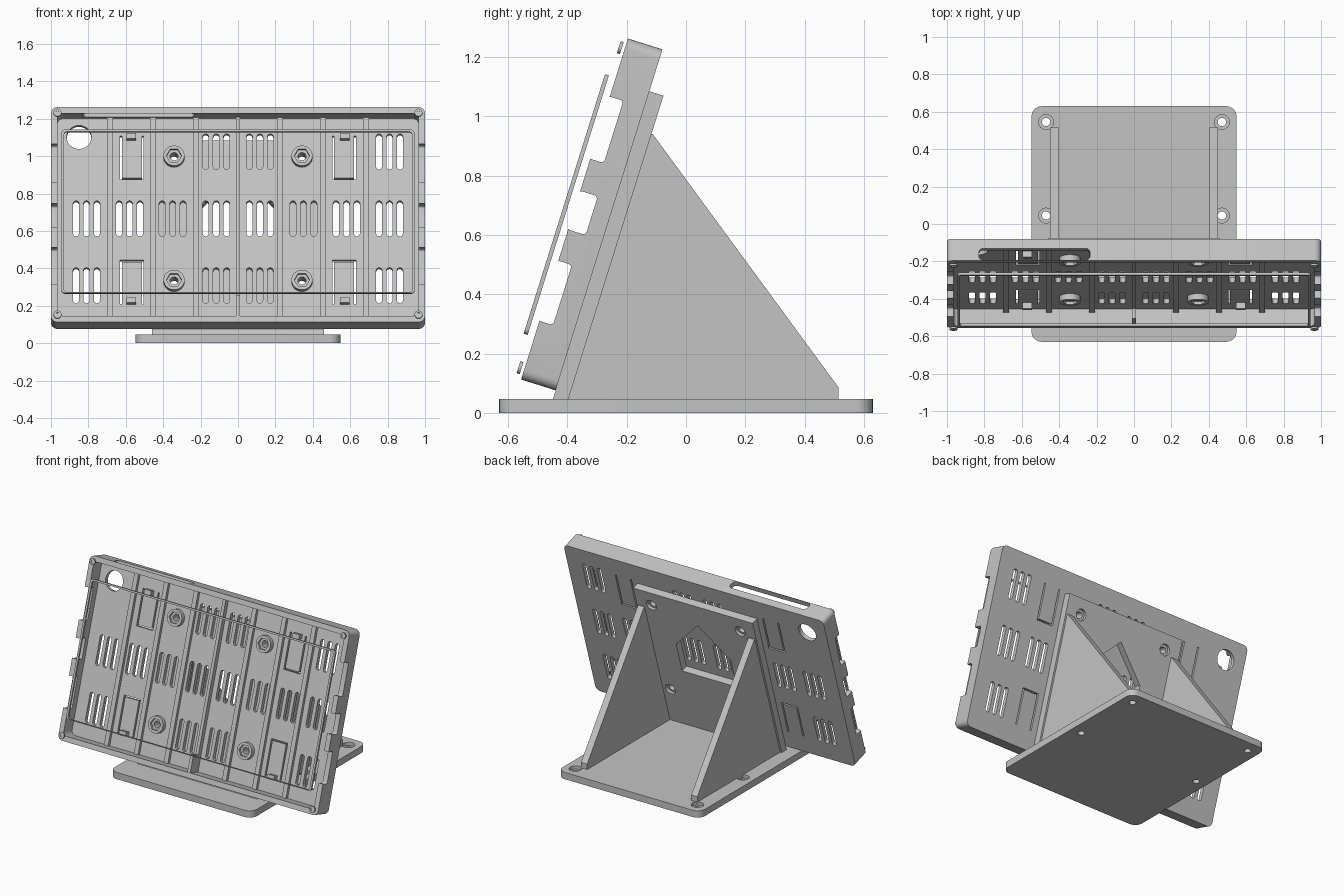
import bpy, bmesh
from math import pi, sin, cos, radians
from mathutils import Matrix

if "Cube" in bpy.data.objects:
    bpy.data.objects.remove(bpy.data.objects["Cube"], do_unlink=True)

grey = bpy.data.materials.new("light grey plastic")
grey.use_nodes = True
grey.diffuse_color = (0.55, 0.55, 0.55, 1)
grey.node_tree.nodes["Principled BSDF"].inputs["Base Color"].default_value = (0.55, 0.55, 0.55, 1)

# Leaning frame: x across, y depth from the front face, z up along the case
TILT = Matrix.Translation((0, -0.58, 0.12)) @ Matrix.Rotation(radians(-17.4), 4, 'X')
FLAT = Matrix.Identity(4)
WIDTH, HEIGHT, DEPTH = 1.0, 1.205, 0.147
MID = HEIGHT / 2


# Outlines
def circle(cx, cy, r, n=24):
    return [(cx + r * cos(2 * pi * i / n), cy + r * sin(2 * pi * i / n)) for i in range(n)]


def rounded(x0, x1, y0, y1, r, n=6):
    pts = []
    corners = ((x1 - r, y1 - r), (x0 + r, y1 - r), (x0 + r, y0 + r), (x1 - r, y0 + r))
    for q, (cx, cy) in enumerate(corners):
        for i in range(n + 1):
            a = pi / 2 * (q + i / n)
            pts.append((cx + r * cos(a), cy + r * sin(a)))
    return pts


def rect(x0, x1, y0, y1):
    return [(x0, y0), (x1, y0), (x1, y1), (x0, y1)]


def slot(x, y0, y1, r=0.0155):
    top = [(x + r * cos(pi * i / 8), y1 - r + r * sin(pi * i / 8)) for i in range(9)]
    return top + [(2 * x - px, y0 + y1 - py) for px, py in top]


# A solid is (outline, low, high, axis)
def make(name, solids, matrix=TILT):
    bm = bmesh.new()
    for pts, lo, hi, axis in solids:
        place = {'x': lambda p, h: (h, p[0], p[1]),
                 'y': lambda p, h: (p[0], h, p[1]),
                 'z': lambda p, h: (p[0], p[1], h)}[axis]
        a = [bm.verts.new(place(p, lo)) for p in pts]
        b = [bm.verts.new(place(p, hi)) for p in pts]
        bm.faces.new(a)
        bm.faces.new(b[::-1])
        for i in range(len(a)):
            j = (i + 1) % len(a)
            bm.faces.new((a[j], a[i], b[i], b[j]))
    bmesh.ops.recalc_face_normals(bm, faces=bm.faces)
    mesh = bpy.data.meshes.new(name)
    bm.to_mesh(mesh)
    bm.free()
    ob = bpy.data.objects.new(name, mesh)
    bpy.context.collection.objects.link(ob)
    ob.matrix_world = matrix
    mesh.materials.append(grey)
    return ob


def activate(ob):
    bpy.ops.object.select_all(action='DESELECT')
    ob.select_set(True)
    bpy.context.view_layer.objects.active = ob


def cut(ob, solids):
    cutter = make("cutter", solids, ob.matrix_world.copy())
    cutter.hide_render = True
    mod = ob.modifiers.new("cut", 'BOOLEAN')
    mod.operation, mod.solver, mod.object = 'DIFFERENCE', 'EXACT', cutter
    activate(ob)
    bpy.ops.object.modifier_apply(modifier=mod.name)
    bpy.data.objects.remove(cutter, do_unlink=True)


def outline(inset=0.0):
    return rounded(-WIDTH + inset, WIDTH - inset, inset, HEIGHT - inset, 0.035)


bolts = [(sx * 0.342, v) for sx in (-1, 1) for v in (0.257, 0.953)]
corners = [(sx * 0.965, v) for sx in (-1, 1) for v in (0.037, HEIGHT - 0.037)]
opening = rounded(-0.92, 0.92, 0.162, 1.048, 0.015)

# Case shell
case = make("case", [(outline(), 0.025, DEPTH, 'y')])
cut(case, [(rounded(-0.965, 0.965, 0.035, HEIGHT - 0.035, 0.03), 0, 0.12, 'y')])

holes = [(circle(-0.85, 1.066, 0.066, 32), 0.1, 0.2, 'y')]
holes += [(circle(x, v, 0.022), 0.1, 0.2, 'y') for x, v in bolts]

# Vent slots in three rows
for side in (-1, 1):
    for column in (0.117, 0.35, 0.58, 0.81):
        rows = [0.51]
        if column in (0.117, 0.81):
            rows.append(0.135)
            if column == 0.117 or side == 1:
                rows.append(0.885)
        for v in rows:
            for k in (-0.056, 0, 0.056):
                holes.append((slot(side * column + k, v, v + 0.2), 0.1, 0.2, 'y'))
    # Slits round the spring tabs
    for flip in (-1, 1):
        u = [(-0.063, 0.47), (-0.063, 0.225), (0.063, 0.225), (0.063, 0.47),
             (0.053, 0.47), (0.053, 0.235), (-0.053, 0.235), (-0.053, 0.47)]
        holes.append(([(side * 0.567 + x, MID + flip * v) for x, v in u], 0.1, 0.2, 'y'))

# Port windows through both sides, and one in the top
for w0, w1, v0, v1 in ((0.03, 0.073, 0.78, 1.0), (0.03, 0.087, 0.53, 0.667), (0.03, 0.073, 0.207, 0.42)):
    holes.append((rounded(w0 - 0.01, w1, v0, v1, 0.012, 4), -1.1, 1.1, 'x'))
holes.append((rounded(-0.83, -0.235, 0.028, 0.094, 0.025), 1.15, 1.3, 'z'))
cut(case, holes)

# Seam, front cover and raised lip
seam = make("seam", [(outline(0.007), 0.019, 0.026, 'y')])
cover = make("front_cover", [(outline(), 0, 0.02, 'y')])
lip = make("screen_lip", [(rounded(-0.944, 0.944, 0.15, 1.067, 0.02), -0.013, 0.001, 'y')])
for part in (seam, cover):
    cut(part, [(opening, -0.1, 0.1, 'y'), (circle(-0.925, 0.61, 0.025), -0.1, 0.1, 'y')])
cut(lip, [(rounded(-0.93, 0.93, 0.156, 1.055, 0.015), -0.1, 0.1, 'y')])
cut(cover, [(circle(x, v, 0.03), -0.1, 0.012, 'y') for x, v in corners])
screws = make("corner_screws", [(circle(x, v, 0.021), 0.004, 0.015, 'y') for x, v in corners])
cut(screws, [(circle(x, v, 0.011, 6), 0, 0.009, 'y') for x, v in corners])

# Inner ribs, centre divider and tab hooks
ribs = []
for side in (-1, 1):
    for x in (0.225, 0.455, 0.685):
        ribs.append((rect(side * x - 0.016, side * x + 0.016, 0.03, HEIGHT - 0.03), 0.1, 0.125, 'y'))
make("inner_ribs", ribs)
make("centre_divider", [(rect(-0.011, 0.011, 0.03, HEIGHT - 0.03), 0.088, 0.125, 'y'),
                        (rect(-0.011, 0.011, 0.03, 0.15), 0.03, 0.09, 'y')])
make("tab_hooks", [(rect(x - 0.026, x + 0.026, MID + f * 0.445, MID + f * 0.475), 0.085, 0.13, 'y')
                   for x in (-0.571, 0.571) for f in (-1, 1)])

# Bolt bosses with hexagonal pockets
bosses = make("bolt_bosses", [(circle(x, v, 0.056, 32), 0.088, 0.122, 'y') for x, v in bolts])
cut(bosses, [(circle(x, v, 0.041, 6), 0, 0.105, 'y') for x, v in bolts])
cut(bosses, [(circle(x, v, 0.022), 0, 0.2, 'y') for x, v in bolts])

# Stand back plate, trimmed at the floor, with a gabled window
plate = make("stand_back_plate", [(rect(-0.46, 0.46, -0.06, 1.057), DEPTH, 0.197, 'y')])
cut(plate, [([(-0.21, 0.45), (0.21, 0.45), (0.21, 0.67), (0, 0.89), (-0.21, 0.67)], 0.1, 0.3, 'y')]
    + [(circle(x, v, 0.022), 0.1, 0.3, 'y') for x, v in bolts])
cut(plate, [(circle(x, v, 0.038), 0.178, 0.3, 'y') for x, v in bolts])

# Triangular gussets
gusset = [(-0.415, 0.03), (0.515, 0.03), (0.515, 0.085), (-0.112, 0.94), (-0.13, 0.94)]
make("stand_gussets", [(gusset, lo, lo + 0.047, 'x') for lo in (-0.448, 0.401)], FLAT)

# Base plate with stepped screw holes
base = make("base_plate", [(rounded(-0.548, 0.548, -0.63, 0.63, 0.055, 8), 0, 0.047, 'z')], FLAT)
feet = [(x, y) for x in (-0.47, 0.47) for y in (0.045, 0.545)]
cut(base, [(circle(x, y, 0.022), -0.1, 0.1, 'z') for x, y in feet])
cut(base, [(circle(x, y, 0.04), 0.025, 0.1, 'z') for x, y in feet])

for ob in (case, seam, cover, lip, screws, bosses, plate, base):
    activate(ob)
    bpy.ops.object.shade_smooth_by_angle(angle=radians(30))
